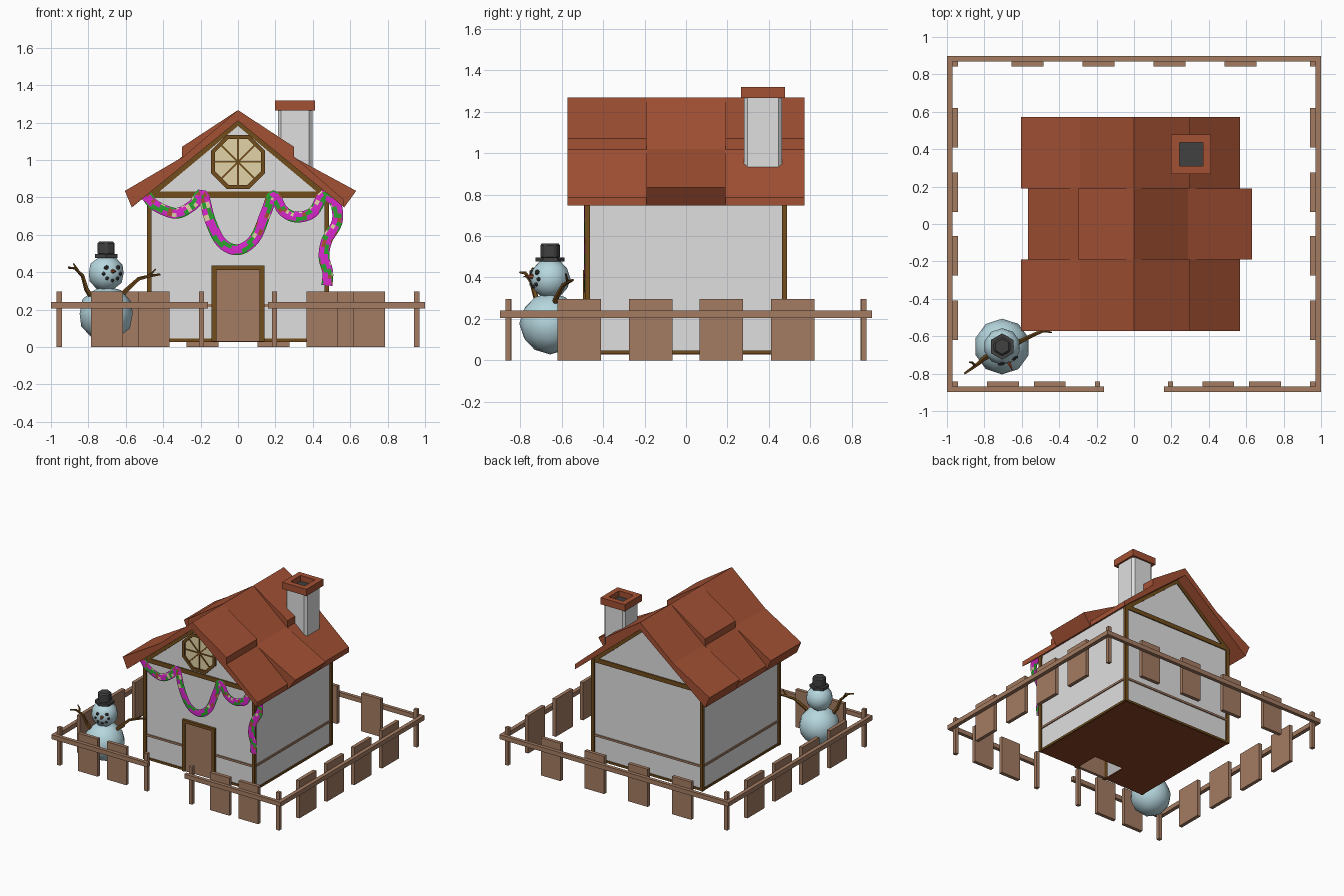
import bpy, bmesh, math, random
from mathutils import Vector

if "Cube" in bpy.data.objects:
    bpy.data.objects.remove(bpy.data.objects["Cube"])

random.seed(4)


def material(name, r, g, b):
    m = bpy.data.materials.new(name)
    m.diffuse_color = (r, g, b, 1)
    m.use_nodes = True
    m.node_tree.nodes["Principled BSDF"].inputs["Base Color"].default_value = m.diffuse_color
    return m


WALL = material("plaster white", .74, .74, .74)
ROOF = material("roof red", .37, .083, .034)
BEAM = material("beam brown", .165, .072, .012)
WOOD = material("fence brown", .37, .2, .122)
FLOOR = material("dark brown", .26, .056, .022)
SNOW = material("snow blue", .47, .68, .74)
COAL = material("charcoal", .052, .052, .053)
PINK = material("magenta", .72, .02, .62)
GREEN = material("leaf green", .02, .38, .025)
PANE = material("window cream", .76, .65, .38)


def finish(name, bm, *mats):
    bmesh.ops.recalc_face_normals(bm, faces=bm.faces)
    me = bpy.data.meshes.new(name)
    bm.to_mesh(me)
    bm.free()
    for m in mats:
        me.materials.append(m)
    ob = bpy.data.objects.new(name, me)
    bpy.context.collection.objects.link(ob)
    return ob


def add_prism(bm, poly, lo, hi, axis="y"):
    """Extrude a polygon: xz profile along y, or xy profile along z."""
    place = (lambda p, h: (p[0], h, p[1])) if axis == "y" else (lambda p, h: (p[0], p[1], h))
    a = [bm.verts.new(place(p, lo)) for p in poly]
    b = [bm.verts.new(place(p, hi)) for p in poly]
    bm.faces.new(a)
    bm.faces.new(b[::-1])
    for i in range(len(a)):
        j = (i + 1) % len(a)
        bm.faces.new((a[i], b[i], b[j], a[j]))


def prisms(name, mat, polys, lo, hi, axis="y"):
    bm = bmesh.new()
    for p in polys:
        add_prism(bm, p, lo, hi, axis)
    return finish(name, bm, mat)


def rect(x0, x1, y0, y1):
    return [(x0, y0), (x1, y0), (x1, y1), (x0, y1)]


def box(name, mat, x0, x1, y0, y1, z0, z1):
    return prisms(name, mat, [rect(x0, x1, y0, y1)], z0, z1, "z")


def bar(p, q, w):
    p, q = Vector(p), Vector(q)
    n = (q - p).normalized().orthogonal() * w / 2
    return [p + n, q + n, q - n, p - n]


def sweep(name, pts, r_side, r_y, sides, mats, rule=None, taper=1):
    """Tube along a path, flattened in y; rule picks the material of each face."""
    bm, rings = bmesh.new(), []
    for i, p in enumerate(pts):
        t = (pts[min(i + 1, len(pts) - 1)] - pts[max(i - 1, 0)]).normalized()
        u = t.cross(Vector((0, 1, 0))).normalized()
        v = t.cross(u)
        k = 1 + (taper - 1) * i / (len(pts) - 1)
        rings.append([bm.verts.new(p + k * (u * r_side * math.cos(a) + v * r_y * math.sin(a)))
                      for a in (math.tau * j / sides for j in range(sides))])
    for i in range(len(rings) - 1):
        for j in range(sides):
            k = (j + 1) % sides
            f = bm.faces.new((rings[i][j], rings[i][k], rings[i + 1][k], rings[i + 1][j]))
            f.material_index = rule(i, j) if rule else 0
    bm.faces.new(rings[0])
    bm.faces.new(rings[-1])
    return finish(name, bm, *mats)


# House walls: open-bottomed shell with gables, and floor with a doorway notch
W = .475
bm = bmesh.new()
add_prism(bm, [(-W, .03), (W, .03), (W, .82), (0, 1.215), (-W, .82)], -W, W)
bmesh.ops.delete(bm, geom=[f for f in bm.faces if f.calc_center_median().z < .04], context="FACES_ONLY")
finish("walls", bm, WALL)
prisms("floor", FLOOR, [[(-W, -W), (-.13, -W), (-.13, -.28), (.13, -.28), (.13, -W),
                         (W, -W), (W, W), (-W, W)]], .028, .036, "z")

# Timber beams
B = .487
for sx in (-1, 1):
    for sy in (-1, 1):
        x, y = sorted((sx * .462, sx * B)), sorted((sy * .462, sy * B))
        box("corner_post", BEAM, *x, *y, .03, .82)
for s in (-1, 1):
    lo, hi = sorted((s * .46, s * (B - .004)))
    for z0, z1, mat in ((.03, .047, BEAM), (.214, .23, WOOD)):
        if s < 0:
            box("front_beam", mat, -W, -.13, lo, hi, z0, z1)
            box("front_beam", mat, .13, W, lo, hi, z0, z1)
        else:
            box("back_beam", mat, -W, W, lo, hi, z0, z1)
        box("side_beam", mat, lo, hi, -W, W, z0, z1)
    box("gable_beam", BEAM, -B, B, lo, hi, .797, .832)
    prisms("gable_rafters", BEAM, [[(0, 1.216), (k * .48, .822), (k * .44, .815), (0, 1.182)]
                                   for k in (-1, 1)], lo, hi)

# Roof: three strips with alternating raised tiles
for y0, y1, s, reach in ((-.572, -.19, -1, .605), (-.19, .19, 1, .632), (.19, .572, -1, .605)):
    prof = [(0, 1.267), (.29, 1.02), (reach, .835), (.568, .747), (0, 1.21),
            (-.567, .747), (-.567, .787), (-.3, 1.018), (-.3, 1.07)]
    prisms("roof_strip", ROOF, [[(x * s, z) for x, z in prof]], y0, y1)

# Chimney with chamfered shaft and hollow cap
cx, cy, r, c = .305, .372, .092, .075
prisms("chimney_shaft", WALL, [[(cx + x, cy + y) for x, y in (
    (-r, -c), (-c, -r), (c, -r), (r, -c), (r, c), (c, r), (-c, r), (-r, c))]], .88, 1.268, "z")
square = lambda h: rect(cx - h, cx + h, cy - h, cy + h)
outer, inner = square(.106), square(.063)
prisms("chimney_cap", ROOF, [[outer[i - 1], outer[i], inner[i], inner[i - 1]] for i in range(4)],
       1.265, 1.318, "z")
prisms("chimney_hole", COAL, [inner], 1.266, 1.273, "z")

# Door and its frame
box("door", WOOD, -.115, .115, -.487, -.465, .03, .415)
prisms("door_frame", BEAM, [rect(-.142, -.115, .03, .435), rect(.115, .142, .03, .435),
                            rect(-.115, .115, .413, .435)], -.496, -.465)

# Round gable window
octo = [Vector((.156 * math.sin(a), .99 + .156 * math.cos(a)))
        for a in (math.tau * (i + .5) / 8 for i in range(8))]
prisms("window_pane", PANE, [octo], -.48, -.47)
mid = Vector((0, .99))
prisms("window_frame", BEAM, [[octo[i], octo[i - 1], mid + (octo[i - 1] - mid) * .85,
                               mid + (octo[i] - mid) * .85] for i in range(8)], -.492, -.47)
prisms("window_spokes", BEAM, [bar(mid, mid + Vector((math.sin(a), math.cos(a))) * .13, .009)
                               for a in (math.tau * i / 8 for i in range(8))], -.485, -.475)

# Festive garland: flat ribbon with patchy diagonal stripes
key = [(-.49, .81), (-.44, .755), (-.33, .715), (-.24, .76), (-.19, .815), (-.15, .68), (-.09, .56),
       (0, .52), (.09, .58), (.15, .72), (.19, .81), (.24, .73), (.31, .695), (.4, .72), (.46, .81),
       (.52, .77), (.53, .67), (.475, .57), (.46, .48), (.48, .4), (.475, .33)]
key = [Vector((x, -.489, z)) for x, z in key]
path = []
for i in range(len(key) - 1):
    a, b, p, q = key[max(i - 1, 0)], key[i], key[i + 1], key[min(i + 2, len(key) - 1)]
    for k in range(5):
        t = k / 5
        path.append(.5 * (2 * b + (p - a) * t + (2 * a - 5 * b + 4 * p - q) * t * t
                          + (3 * b - a - 3 * p + q) * t ** 3))
path.append(key[-1])


def patch(i, j):
    roll = random.random()
    if roll < .11:
        return 2 if roll < .06 else 3
    return int((i + 2 * min(j, 7 - j)) % 8 < 3)


sweep("garland", path, .029, .003, 8, (PINK, GREEN, PANE, ROOF), patch)

# Fence: rails, posts and boards
for s in (-1, 1):
    x, xi = sorted((s * .97, s * 1.0)), sorted((s * .942, s * .97))
    box("side_rail", WOOD, *x, -.897, .897, .205, .24)
    a, b = sorted((s * .16, s * .97))
    box("front_rail", WOOD, a, b, -.897, -.87, .205, .24)
    box("gate_post", WOOD, s * .195 - .014, s * .195 + .014, -.87, -.842, 0, .297)
    for y in (-.857, .857):
        box("corner_fence_post", WOOD, *xi, y - .014, y + .014, 0, .297)
    for y in (-.515, -.17, .17, .515):
        box("side_board", WOOD, *xi, y - .105, y + .105, 0, .297)
    for m in (.45, .7):
        box("front_board", WOOD, s * m - .085, s * m + .085, -.87, -.842, 0, .297)
    for m in (.19, .57):
        box("back_board", WOOD, s * m - .085, s * m + .085, .842, .87, 0, .297)
box("back_rail", WOOD, -.97, .97, .87, .897, .205, .24)

# Snowman
C = Vector((-.705, -.655, 0))


def ball(name, mat, center, r, detail):
    bm = bmesh.new()
    bmesh.ops.create_icosphere(bm, subdivisions=detail, radius=r)
    bmesh.ops.translate(bm, verts=bm.verts, vec=center)
    for f in bm.faces:
        f.smooth = detail > 1
    return finish(name, bm, mat)


ball("snow_body", SNOW, C + Vector((0, 0, .178)), .149, 2)
ball("snow_head", SNOW, C + Vector((0, 0, .395)), .098, 2)
hexa = lambda r: [(C.x + r * math.sin(math.tau * i / 6), C.y + r * math.cos(math.tau * i / 6)) for i in range(6)]
prisms("hat_brim", COAL, [hexa(.07)], .477, .497, "z")
crown = prisms("hat_crown", COAL, [hexa(.052)], .49, .565, "z")
bev = crown.modifiers.new("soft edge", "BEVEL")
bev.width = .01

# Face, turned slightly to the right
fwd, side = Vector((.39, -.92, 0)), Vector((.92, .39, 0))


def on_head(u, z):
    d = z - .395
    return C + side * u + fwd * math.sqrt(.094 ** 2 - u * u - d * d) + Vector((0, 0, z))


for u, z in ((-.034, .425), (.034, .425)):
    ball("eye", COAL, on_head(u, z), .014, 1)
for u, z in ((-.048, .392), (-.03, .367), (0, .356), (.03, .367), (.048, .392)):
    ball("mouth_dot", COAL, on_head(u, z), .011, 1)
n = on_head(0, .405)
sweep("nose", [n - fwd * .01, n + fwd * .045], .014, .014, 6, (ROOF,), taper=.15)

# Twig arms
for name, pts, tw in (
    ("left_arm", ((-.77, -.70, .25), (-.81, -.725, .31), (-.83, -.745, .38), (-.87, -.775, .422), (-.907, -.80, .425)),
     ((-.85, -.76, .40), (-.865, -.74, .425), (-.88, -.74, .447))),
    ("right_arm", ((-.65, -.645, .24), (-.6, -.625, .30), (-.53, -.59, .365), (-.47, -.565, .38), (-.417, -.545, .388)),
     ((-.49, -.57, .375), (-.46, -.575, .395), (-.44, -.58, .418)))):
    sweep(name, [Vector(p) for p in pts], .016, .016, 5, (BEAM,), taper=.35)
    sweep(name + "_twig", [Vector(p) for p in tw], .008, .008, 5, (BEAM,), taper=.5)
